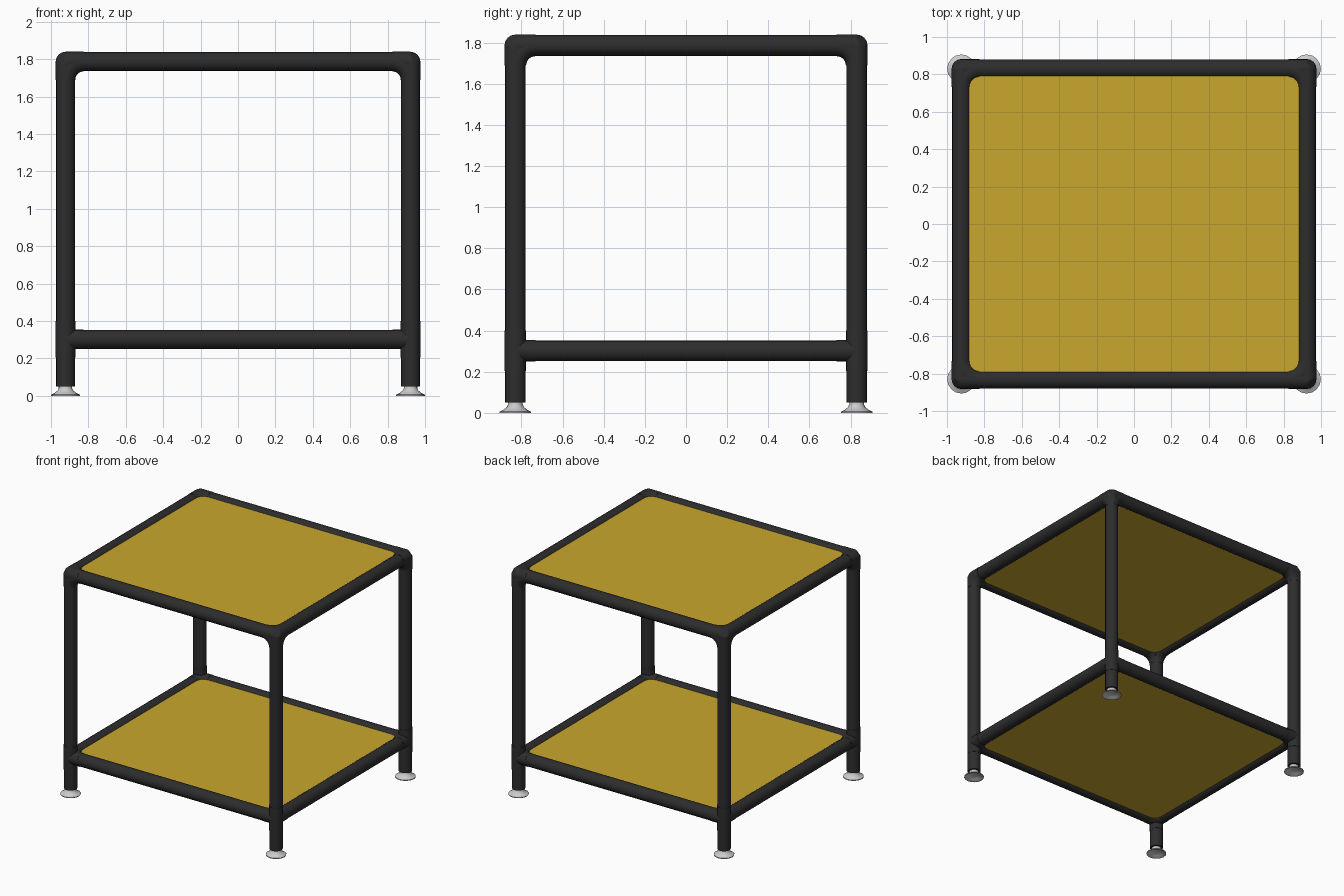
import bpy, bmesh, math
from mathutils import Vector

cube = bpy.data.objects.get("Cube")
if cube:
    bpy.data.objects.remove(cube, do_unlink=True)

# Main dimensions
CX, CY = 0.9225, 0.83          # leg centre lines
Z_LOW, Z_TOP = 0.302, 1.787    # rail centre heights
R_TUBE, R_FIT = 0.0505, 0.0525
ARM = 0.0975                   # reach of each fitting arm
SIDES = 16


def material(name, rgb, rough):
    m = bpy.data.materials.new(name)
    m.use_nodes = True
    m.diffuse_color = (*rgb, 1)
    bsdf = m.node_tree.nodes["Principled BSDF"]
    bsdf.inputs["Base Color"].default_value = (*rgb, 1)
    bsdf.inputs["Roughness"].default_value = rough
    return m


BLACK = material("black tube", (0.026, 0.026, 0.026), 0.5)
YELLOW = material("yellow board", (0.59, 0.39, 0.026), 0.5)
GREY = material("light grey foot", (0.6, 0.6, 0.6), 0.4)


def finish(bm, name, mat, angle=35):
    bmesh.ops.recalc_face_normals(bm, faces=bm.faces)
    me = bpy.data.meshes.new(name)
    bm.to_mesh(me)
    bm.free()
    me.materials.append(mat)
    ob = bpy.data.objects.new(name, me)
    bpy.context.collection.objects.link(ob)
    bpy.ops.object.select_all(action='DESELECT')
    bpy.context.view_layer.objects.active = ob
    ob.select_set(True)
    bpy.ops.object.shade_smooth_by_angle(angle=math.radians(angle))
    return ob


def ring(bm, centre, u, v, r):
    steps = [2 * math.pi * i / SIDES for i in range(SIDES)]
    return [bm.verts.new(centre + r * (u * math.cos(a) + v * math.sin(a))) for a in steps]


def skin(bm, rings):
    for a, b in zip(rings, rings[1:]):
        for i in range(SIDES):
            j = (i + 1) % SIDES
            bm.faces.new((a[i], a[j], b[j], b[i]))
    bm.faces.new(rings[0])
    bm.faces.new(rings[-1])


def rod(bm, start, end, r):
    axis = (end - start).normalized()
    u = Vector((axis.y, axis.z, axis.x))
    skin(bm, [ring(bm, p, u, axis.cross(u), r) for p in (start, end)])


def elbow(bm, c, a, b):
    # Quarter bend that fills the inside angle between two arms
    hub, n = c + ARM * (a + b), a.cross(b)
    rings = []
    for k in range(7):
        t = math.pi / 2 * k / 6
        out = -(a * math.cos(t) + b * math.sin(t))
        rings.append(ring(bm, hub + ARM * out, out, n, R_FIT))
    skin(bm, rings)


def corner_cap(bm, c, axes):
    # Bevelled outer corner joining the three arm ends
    pts = []
    for i, a in enumerate(axes):
        pts += ring(bm, c, axes[i - 1], axes[i - 2], R_FIT)
    hull = bmesh.ops.convex_hull(bm, input=pts)
    loose = [g for g in hull["geom_interior"] if isinstance(g, bmesh.types.BMVert)]
    bmesh.ops.delete(bm, geom=loose, context='VERTS')


UP = Vector((0, 0, 1))

# Legs, feet and fittings at each corner
for sx, side in ((1, "left"), (-1, "right")):
    for sy, end in ((-1, "front"), (1, "back")):
        tag = f"{end}_{side}"
        base = Vector((sx * CX, sy * CY, 0))
        ax, ay = Vector((-sx, 0, 0)), Vector((0, -sy, 0))

        bm = bmesh.new()
        rod(bm, base + UP * 0.05, base + UP * Z_TOP, R_TUBE)
        finish(bm, f"{tag}_leg", BLACK)

        # Three-way elbow at the top
        bm = bmesh.new()
        c = base + UP * Z_TOP
        axes = (ax, ay, -UP)
        for i, a in enumerate(axes):
            rod(bm, c, c + a * ARM, R_FIT)
            elbow(bm, c, a, axes[i - 1])
        corner_cap(bm, c, axes)
        finish(bm, f"{tag}_top_fitting", BLACK)

        # Sleeve with two side arms at the lower shelf
        bm = bmesh.new()
        c = base + UP * Z_LOW
        rod(bm, c - UP * ARM, c + UP * ARM, R_FIT)
        rod(bm, c, c + ax * ARM, R_FIT)
        rod(bm, c, c + ay * ARM, R_FIT)
        elbow(bm, c, ax, ay)
        finish(bm, f"{tag}_lower_fitting", BLACK)

        # Flared foot with a hollow underside
        bm = bmesh.new()
        profile = [(0.012, 0.018), (0.05, 0.012), (0.068, 0), (0.0765, 0), (0.0765, 0.006),
                   (0.058, 0.015), (0.042, 0.028), (0.036, 0.04), (0.036, 0.055)]
        skin(bm, [ring(bm, base + UP * z, ax, ay, r) for r, z in profile])
        finish(bm, f"{tag}_foot", GREY)

# Rails and boards of the two shelves
for level, z in (("lower", Z_LOW), ("top", Z_TOP)):
    for s, side, end in ((1, "left", "back"), (-1, "right", "front")):
        bm = bmesh.new()
        rod(bm, Vector((-CX, s * CY, z)), Vector((CX, s * CY, z)), R_TUBE)
        finish(bm, f"{level}_{end}_rail", BLACK)
        bm = bmesh.new()
        rod(bm, Vector((s * CX, -CY, z)), Vector((s * CX, CY, z)), R_TUBE)
        finish(bm, f"{level}_{side}_rail", BLACK)
    bm = bmesh.new()
    bmesh.ops.create_cube(bm, size=1)
    bmesh.ops.scale(bm, vec=(2 * CX - 0.05, 2 * CY - 0.05, 0.06), verts=bm.verts)
    bmesh.ops.translate(bm, vec=(0, 0, z), verts=bm.verts)
    finish(bm, f"{level}_board", YELLOW)
